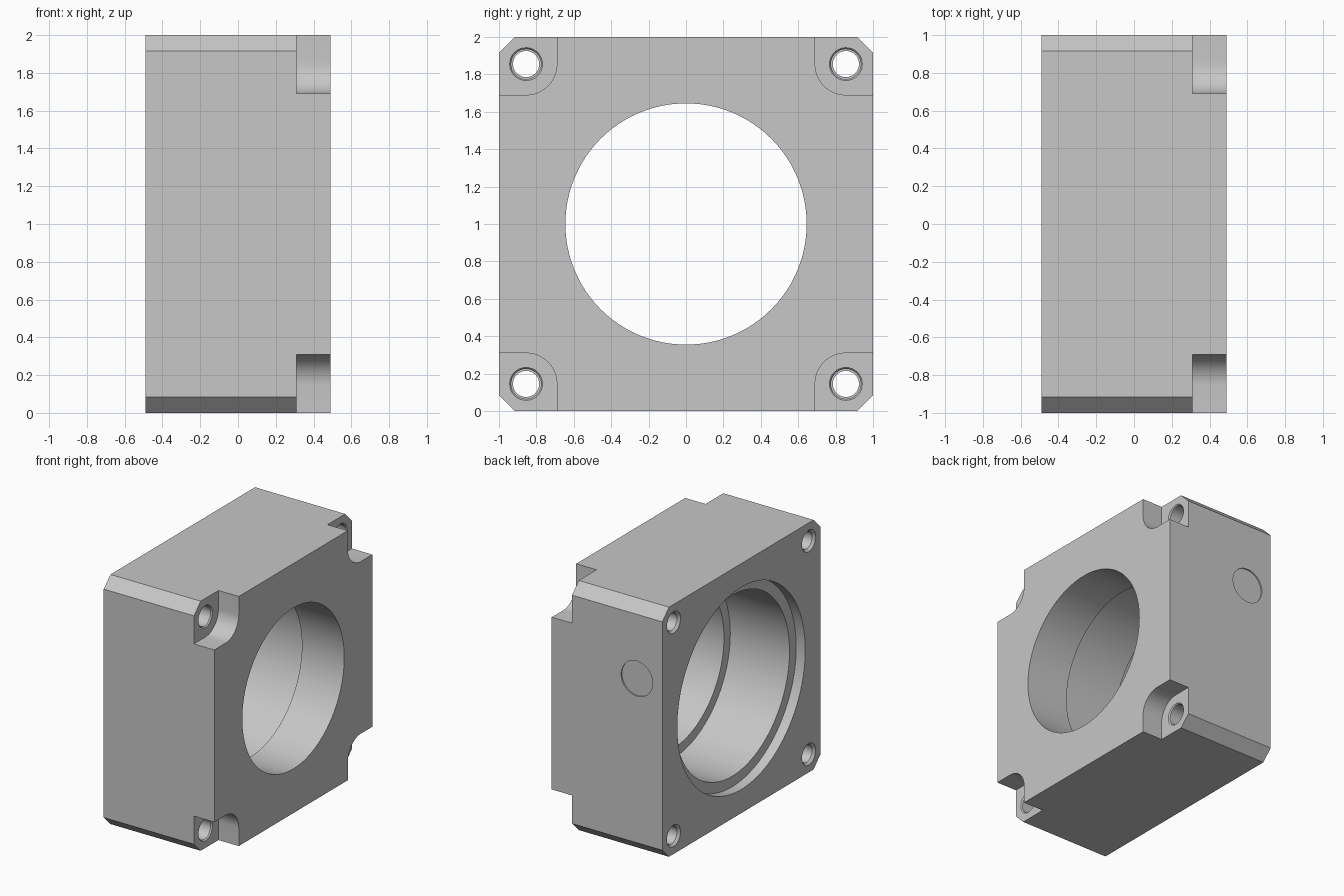
import bpy
import bmesh
from math import cos, sin, pi
from mathutils import Matrix

cube = bpy.data.objects.get("Cube")
if cube:
    bpy.data.objects.remove(cube, do_unlink=True)

HALF_X = 0.49      # half depth of the block
CHAMFER = 0.085    # long corner chamfers
HOLE = 0.855       # screw hole offset from the centre
NOTCH_X = 0.31     # floor of the corner pockets
MID = 1.0          # height of the centre line

metal = bpy.data.materials.new("light grey")
metal.use_nodes = True
grey = (0.57, 0.57, 0.57, 1)
metal.diffuse_color = grey
metal.node_tree.nodes["Principled BSDF"].inputs["Base Color"].default_value = grey


def finish(name, bm):
    bmesh.ops.recalc_face_normals(bm, faces=bm.faces)
    mesh = bpy.data.meshes.new(name)
    bm.to_mesh(mesh)
    bm.free()
    mesh.materials.append(metal)
    obj = bpy.data.objects.new(name, mesh)
    bpy.context.collection.objects.link(obj)
    return obj


def prism(name, outline, x0, x1):
    """Extrude a (y, z) outline along x."""
    bm = bmesh.new()
    face = bm.faces.new([bm.verts.new((x0, y, z + MID)) for y, z in outline])
    new = bmesh.ops.extrude_face_region(bm, geom=[face])["geom"]
    verts = [v for v in new if isinstance(v, bmesh.types.BMVert)]
    bmesh.ops.translate(bm, verts=verts, vec=(x1 - x0, 0, 0))
    return finish(name, bm)


def lathe(name, profile, y, z, sides):
    """Solid turned about an x axis from (x, radius) pairs."""
    bm = bmesh.new()
    rings = []
    for x, r in profile:
        angles = [2 * pi * i / sides for i in range(sides)]
        rings.append([bm.verts.new((x, y + r * cos(a), z + r * sin(a))) for a in angles])
    for a, b in zip(rings, rings[1:]):
        for i in range(sides):
            j = (i + 1) % sides
            bm.faces.new((a[i], a[j], b[j], b[i]))
    bm.faces.new(rings[0])
    bm.faces.new(rings[-1])
    return finish(name, bm)


def cut(target, cutter):
    cutter.hide_render = True
    mod = target.modifiers.new("cut", "BOOLEAN")
    mod.operation = "DIFFERENCE"
    mod.solver = "EXACT"
    mod.object = cutter
    bpy.context.view_layer.objects.active = target
    bpy.ops.object.modifier_apply(modifier=mod.name)
    bpy.data.objects.remove(cutter, do_unlink=True)


# Block with four chamfered long edges
c = 1 - CHAMFER
body = prism("housing_block",
             [(1, -c), (1, c), (c, 1), (-c, 1), (-1, c), (-1, -c), (-c, -1), (c, -1)],
             -HALF_X, HALF_X)

# Stepped main bore with a shallow register at the back
cut(body, lathe("main_bore",
                [(-0.6, 0.81), (-0.41, 0.81), (-0.41, 0.725),
                 (0.115, 0.725), (0.115, 0.645), (0.6, 0.645)], 0, MID, 96))

# Rounded pockets and screw holes in the corners
radius = 0.165
arc = [(HOLE - radius * sin(t), HOLE - radius * cos(t))
       for t in (pi / 2 * i / 12 for i in range(13))]
pocket = [(1.1, HOLE - radius)] + arc + [(HOLE - radius, 1.1), (1.1, 1.1)]
for sy in (-1, 1):
    for sz in (-1, 1):
        cut(body, prism("corner_pocket", [(y * sy, z * sz) for y, z in pocket],
                        NOTCH_X, 0.6))
        cut(body, lathe("screw_hole",
                        [(-0.6, 0.087), (-0.488, 0.087), (-0.47, 0.07), (-0.36, 0.07),
                         (-0.36, 0.08), (0.3, 0.08), (NOTCH_X, 0.088), (0.6, 0.088)],
                        sy * HOLE, MID + sz * HOLE, 32))

# Shallow round spot face on the rear wall
bm = bmesh.new()
bmesh.ops.create_cone(bm, cap_ends=True, segments=48, radius1=0.14, radius2=0.14, depth=0.2,
                      matrix=Matrix.Translation((-0.265, 1.09, 1.4)) @ Matrix.Rotation(pi / 2, 4, "X"))
cut(body, finish("spot_face", bm))

# Smooth bores, crisp edges
bpy.ops.object.select_all(action="DESELECT")
body.select_set(True)
bpy.context.view_layer.objects.active = body
bpy.ops.object.shade_smooth_by_angle(angle=pi / 6)
